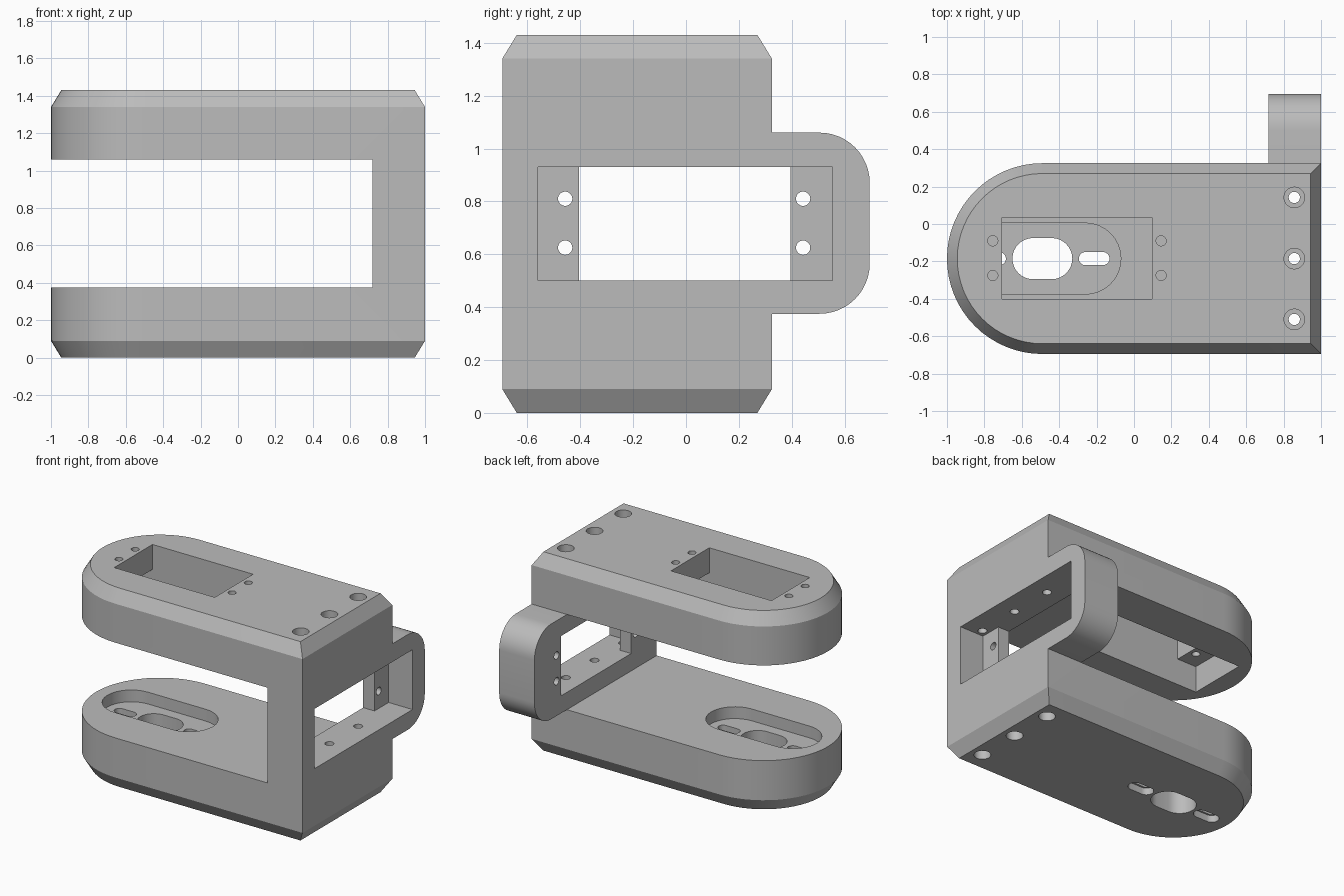
import bpy, bmesh, math
from mathutils import Matrix, Vector

if "Cube" in bpy.data.objects:
    bpy.data.objects.remove(bpy.data.objects["Cube"], do_unlink=True)

grey = bpy.data.materials.new("plain_grey")
grey.use_nodes = True
colour = (0.5, 0.5, 0.5, 1)
grey.diffuse_color = colour
grey.node_tree.nodes["Principled BSDF"].inputs["Base Color"].default_value = colour


def arc(cx, cy, r, start, end, steps):
    """Points on an arc, angles in degrees."""
    angles = [math.radians(start + (end - start) * i / steps) for i in range(steps + 1)]
    return [(cx + r * math.cos(a), cy + r * math.sin(a)) for a in angles]


def loft(name, sections, matrix=Matrix()):
    """Solid through a stack of (height, outline) sections with equal point counts."""
    bm = bmesh.new()
    rings = [[bm.verts.new((x, y, h)) for x, y in pts] for h, pts in sections]
    n = len(rings[0])
    for low, high in zip(rings, rings[1:]):
        for i in range(n):
            j = (i + 1) % n
            bm.faces.new((low[i], low[j], high[j], high[i]))
    bm.faces.new(rings[0][::-1])
    bm.faces.new(rings[-1])
    bm.transform(matrix)
    bmesh.ops.recalc_face_normals(bm, faces=bm.faces)
    mesh = bpy.data.meshes.new(name)
    bm.to_mesh(mesh)
    bm.free()
    mesh.materials.append(grey)
    obj = bpy.data.objects.new(name, mesh)
    bpy.context.collection.objects.link(obj)
    return obj


def box(name, x, y, z):
    pts = [(x[0], y[0]), (x[1], y[0]), (x[1], y[1]), (x[0], y[1])]
    return loft(name, [(z[0], pts), (z[1], pts)])


# Maps outline (u, v) and height to (y, z) and x
ALONG_X = Matrix(((0, 0, 1, 0), (1, 0, 0, 0), (0, 1, 0, 0), (0, 0, 0, 1)))


def slot(name, u, v, r, heights, half=0, matrix=Matrix()):
    """Round hole, or a rounded slot when half is the distance to each end centre."""
    pts = arc(u + half, v, r, -90, 90, 16) + arc(u - half, v, r, 90, 270, 16)
    if half == 0:
        pts = arc(u, v, r, 0, 348.75, 31)
    return loft(name, [(h, pts) for h in heights], matrix)


def combine(obj, tool, operation="DIFFERENCE"):
    """Apply a boolean and discard the helper."""
    tool.hide_render = True
    mod = obj.modifiers.new("combine", "BOOLEAN")
    mod.operation, mod.object, mod.solver = operation, tool, "EXACT"
    depsgraph = bpy.context.evaluated_depsgraph_get()
    mesh = bpy.data.meshes.new_from_object(obj.evaluated_get(depsgraph))
    obj.modifiers.clear()
    obj.data = mesh
    bpy.data.objects.remove(tool, do_unlink=True)


MID_Y, END_X, HALF_W = -0.185, -0.49, 0.51
HEIGHT, GAP_LOW, GAP_HIGH, WALL_X = 1.43, 0.375, 1.06, 0.72


# Chamfered body with one round end
def outline(inset):
    r = HALF_W - inset
    return arc(END_X, MID_Y, r, 90, 270, 32) + [(1 - inset, MID_Y - r), (1 - inset, MID_Y + r)]


body = loft("clevis_bracket", [(0, outline(0.055)), (0.09, outline(0)),
                               (HEIGHT - 0.09, outline(0)), (HEIGHT, outline(0.055))])
combine(body, box("arm_gap", (-1.2, WALL_X), (-0.9, 0.9), (GAP_LOW, GAP_HIGH)))

# Rounded rear extension of the wall
R = 0.19
ear = ([(0.1, GAP_LOW)] + arc(0.695 - R, GAP_LOW + R, R, -90, 0, 12)
       + arc(0.695 - R, GAP_HIGH - R, R, 0, 90, 12) + [(0.1, GAP_HIGH)])
combine(body, loft("rear_extension", [(WALL_X, ear), (1, ear)], ALONG_X), "UNION")

# Wall window with recessed mounting tabs
combine(body, box("window", (0.6, 1.1), (-0.405, 0.395), (0.5, 0.93)))
combine(body, box("tab_recess", (0.81, 1.1), (-0.56, 0.555), (0.5, 0.93)))
for y in (-0.457, 0.443):
    for z in (0.625, 0.81):
        combine(body, slot("tab_hole", y, z, 0.027, (0.6, 0.9), matrix=ALONG_X))

# Upper arm opening, underside recess and mounting holes
combine(body, box("upper_opening", (-0.705, 0.095), (-0.4, 0.035), (0.9, 1.6)))
combine(body, box("upper_recess", (-0.86, 0.25), (-0.4, 0.035), (0.9, 1.25)))
for x in (-0.755, 0.145):
    for y in (-0.275, -0.09):
        combine(body, slot("ledge_hole", x, y, 0.027, (1.15, 1.6)))

# Lower arm pocket, centre hole and side slots
combine(body, slot("lower_pocket", END_X, MID_Y, 0.19, (GAP_LOW - 0.085, 0.6), 0.23))
combine(body, slot("centre_hole", END_X, MID_Y, 0.11, (-0.2, 0.6), 0.05))
for side in (-1, 1):
    x = END_X + side * 0.277
    combine(body, slot("side_slot", x, MID_Y, 0.035, (-0.2, 0.6), 0.047))
    combine(body, slot("side_slot_step", x, MID_Y, 0.048, (-0.2, 0.05), 0.047))

# Counterbored bolt holes through the wall ends
for y in (-0.51, MID_Y, 0.142):
    combine(body, slot("bolt_hole", 0.857, y, 0.03, (-0.2, 1.6)))
    combine(body, slot("top_counterbore", 0.857, y, 0.055, (HEIGHT - 0.2, 1.6)))
    combine(body, slot("bottom_counterbore", 0.857, y, 0.055, (-0.2, 0.2)))

bpy.ops.object.select_all(action="DESELECT")
body.select_set(True)
bpy.context.view_layer.objects.active = body
bpy.ops.object.shade_smooth_by_angle(angle=math.radians(20))
